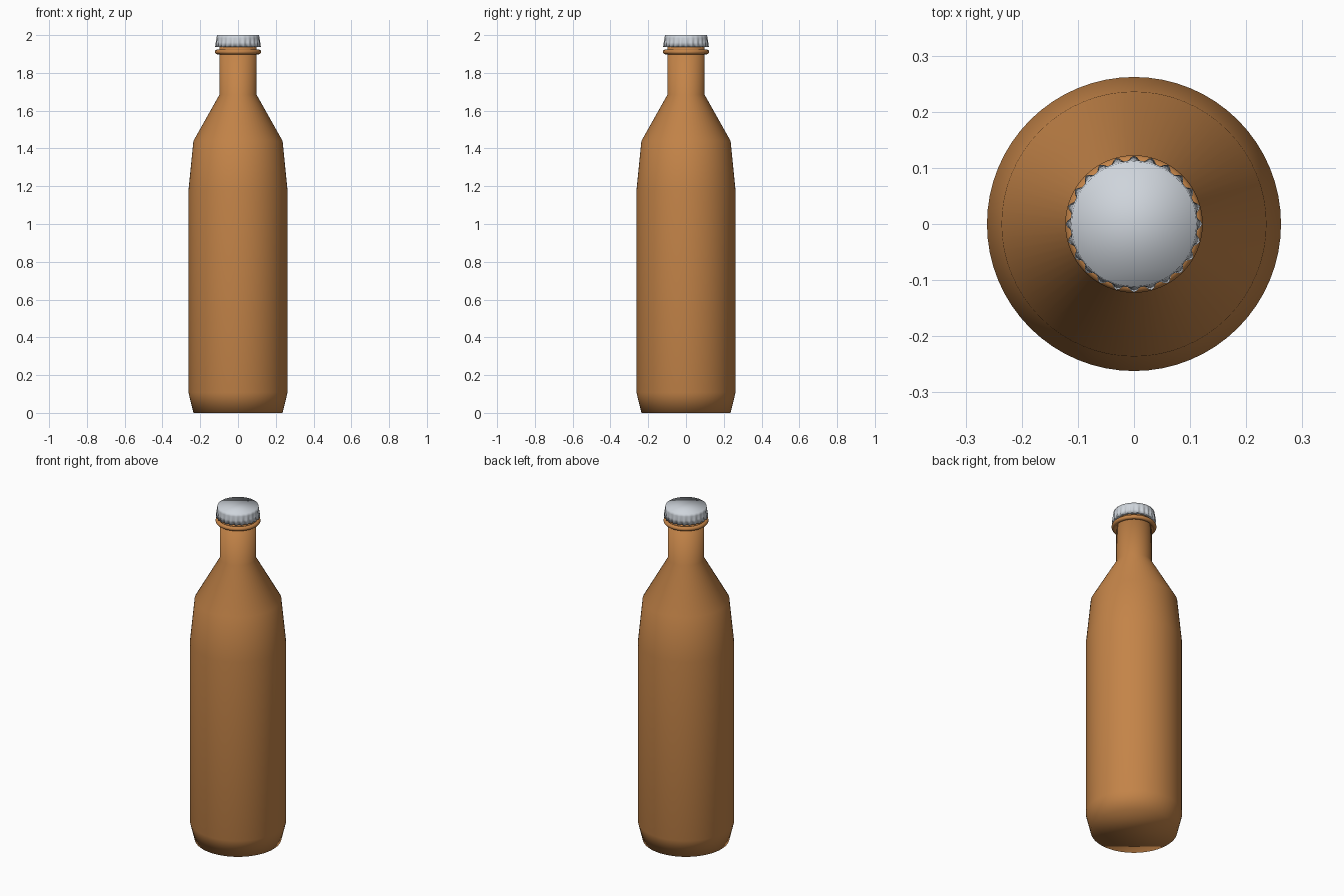
import bpy, bmesh, math

if "Cube" in bpy.data.objects:
    bpy.data.objects.remove(bpy.data.objects["Cube"])


def material(name, color):
    m = bpy.data.materials.new(name)
    m.diffuse_color = (*color, 1)
    m.use_nodes = True
    m.node_tree.nodes["Principled BSDF"].inputs["Base Color"].default_value = m.diffuse_color
    return m


def build(name, rings, mat, close_bottom=True):
    """Skin a stack of rings; each ring is a list of (x, y, z)."""
    bm = bmesh.new()
    loops = [[bm.verts.new(p) for p in ring] for ring in rings]
    n = len(loops[0])
    for a, b in zip(loops, loops[1:]):
        for i in range(n):
            j = (i + 1) % n
            bm.faces.new((a[i], a[j], b[j], b[i]))
    if close_bottom:
        bm.faces.new(loops[0][::-1])
    bm.faces.new(loops[-1])
    for f in bm.faces:
        f.smooth = True
    me = bpy.data.meshes.new(name)
    bm.to_mesh(me)
    bm.free()
    me.materials.append(mat)
    ob = bpy.data.objects.new(name, me)
    bpy.context.collection.objects.link(ob)
    return ob


def circle(r, z, n, wave=0.0, count=0):
    pts = []
    for i in range(n):
        a = 2 * math.pi * i / n
        rr = r + wave * math.cos(count * a)
        pts.append((rr * math.cos(a), rr * math.sin(a), z))
    return pts


brown = material("brown glass", (0.55, 0.23, 0.065))
silver = material("silver metal", (0.62, 0.66, 0.71))

# Bottle body with chamfered foot, tapered shoulder and straight neck
profile = [(0.236, 0), (0.262, 0.107), (0.262, 1.18), (0.236, 1.44),
           (0.098, 1.685), (0.098, 1.96)]
build("bottle", [circle(r, z, 64) for r, z in profile], brown)

# Rounded lip ring below the cap
bpy.ops.mesh.primitive_torus_add(major_radius=0.110, minor_radius=0.0125,
                                 major_segments=64, minor_segments=12,
                                 location=(0, 0, 1.911))
ring = bpy.context.object
ring.name = "neck_ring"
ring.data.materials.append(brown)
bpy.ops.object.shade_smooth()

# Crimped cap, fluted more strongly toward its hem
TEETH = 24
N = TEETH * 6
cap = [(0.106, 1.938, 0.004), (0.1165, 1.936, 0.005), (0.1145, 1.962, 0.003),
       (0.1135, 1.985, 0.0005), (0.111, 2.0, 0)]
build("bottle_cap", [circle(r, z, N, w, TEETH) for r, z, w in cap], silver)
